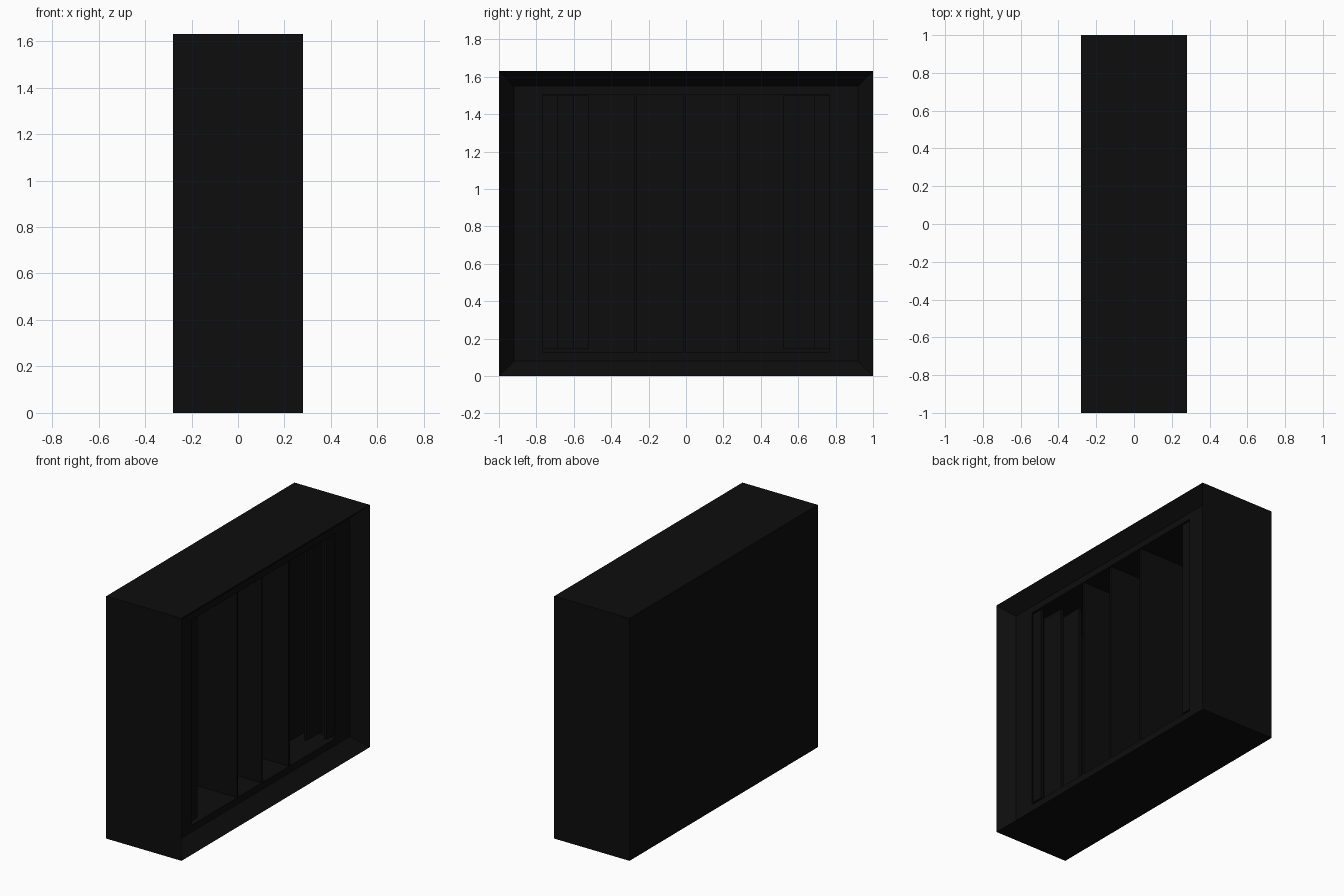
import bpy, bmesh

if "Cube" in bpy.data.objects:
    bpy.data.objects.remove(bpy.data.objects["Cube"])

HX, HY, H = 0.28, 1.0, 1.63      # half depth, half width, height
FACE_X = 0.19                    # recessed face plane
BACK_X = -0.26                   # inside back wall

black = bpy.data.materials.new("near_black")
black.diffuse_color = (0.004, 0.004, 0.004, 1)
black.use_nodes = True
black.node_tree.nodes["Principled BSDF"].inputs["Base Color"].default_value = black.diffuse_color


def finish(name, bm):
    bmesh.ops.recalc_face_normals(bm, faces=bm.faces)
    me = bpy.data.meshes.new(name)
    bm.to_mesh(me)
    bm.free()
    ob = bpy.data.objects.new(name, me)
    bpy.context.collection.objects.link(ob)
    me.materials.append(black)
    return ob


def box(name, x0, x1, y0, y1, z0, z1):
    bm = bmesh.new()
    bmesh.ops.create_cube(bm, size=1)
    for v in bm.verts:
        v.co.x = x1 if v.co.x > 0 else x0
        v.co.y = y1 if v.co.y > 0 else y0
        v.co.z = z1 if v.co.z > 0 else z0
    return finish(name, bm)


# Open case: nested rectangular rings from the outside back, round the
# sloped rim and flat face, to the inside back wall
rings = [
    (-HX, HY, 0.0, H),
    (HX, HY, 0.0, H),
    (FACE_X, 0.92, 0.08, 1.55),
    (FACE_X, 0.765, 0.125, 1.505),
    (BACK_X, 0.765, 0.125, 1.505),
]
bm = bmesh.new()
loops = [[bm.verts.new((x, y, z)) for y, z in
          ((-w, z0), (w, z0), (w, z1), (-w, z1))] for x, w, z0, z1 in rings]
for a, b in zip(loops, loops[1:]):
    for i in range(4):
        j = (i + 1) % 4
        bm.faces.new((a[i], a[j], b[j], b[i]))
bm.faces.new(loops[0])
bm.faces.new(loops[-1])
finish("case", bm)

# Upright dividers inside the opening
for i, y in enumerate((-0.27, -0.01, 0.28)):
    box(f"divider_{i + 1}", BACK_X, FACE_X - 0.005, y - 0.007, y + 0.007, 0.125, 1.505)

# Stepped upright slats along both inner side walls
for side in (-1, 1):
    for i, (x, w) in enumerate(((0.18, 0.685), (0.09, 0.60), (0.01, 0.52))):
        y0, y1 = sorted((side * w, side * 0.765))
        box(f"slat_{'left' if side < 0 else 'right'}_{i + 1}",
            x - 0.02, x, y0, y1, 0.145, 1.5)
